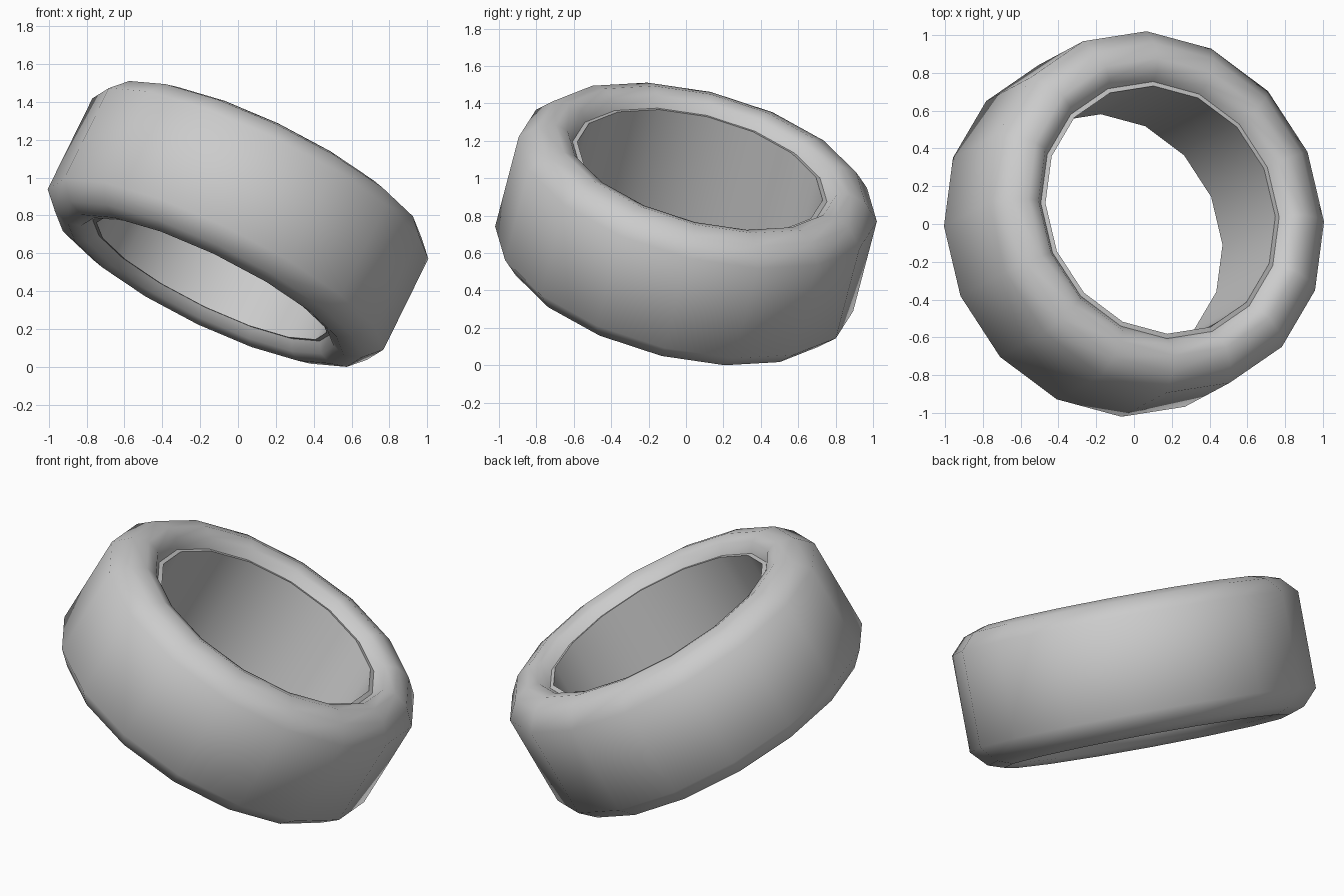
import bpy, bmesh, math
from mathutils import Vector, Matrix

if "Cube" in bpy.data.objects:
    bpy.data.objects.remove(bpy.data.objects["Cube"])

SIDES = 16
# outer half of the cross-section: radius, offset along the axis
HALF = [(0.985, 0.275), (0.90, 0.365), (0.81, 0.395), (0.74, 0.375), (0.70, 0.32), (0.675, 0.325)]
PROFILE = HALF + [(r, -h) for r, h in reversed(HALF)]
AXIS = Vector((0.43, 0.23, 0.873)).normalized()

grey = bpy.data.materials.new("grey")
grey.diffuse_color = (0.6, 0.6, 0.6, 1)
grey.use_nodes = True
grey.node_tree.nodes["Principled BSDF"].inputs["Base Color"].default_value = grey.diffuse_color

# ring: the closed cross-section swept round its axis
bm = bmesh.new()
rings = []
for i in range(SIDES):
    a = 2 * math.pi * i / SIDES
    rings.append([bm.verts.new((r * math.cos(a), r * math.sin(a), h)) for r, h in PROFILE])
n = len(PROFILE)
for i in range(SIDES):
    p, q = rings[i], rings[(i + 1) % SIDES]
    for j in range(n):
        k = (j + 1) % n
        bm.faces.new((p[j], p[k], q[k], q[j]))
bmesh.ops.recalc_face_normals(bm, faces=bm.faces)

# lean the ring over and stand it on the ground
bm.transform(Vector((0, 0, 1)).rotation_difference(AXIS).to_matrix().to_4x4())
low = min(v.co.z for v in bm.verts)
bm.transform(Matrix.Translation((0, 0, -low)))

mesh = bpy.data.meshes.new("tire")
bm.to_mesh(mesh)
bm.free()
tire = bpy.data.objects.new("tire", mesh)
bpy.context.collection.objects.link(tire)
mesh.materials.append(grey)

bpy.context.view_layer.objects.active = tire
tire.select_set(True)
bpy.ops.object.shade_smooth_by_angle(angle=math.radians(60))
